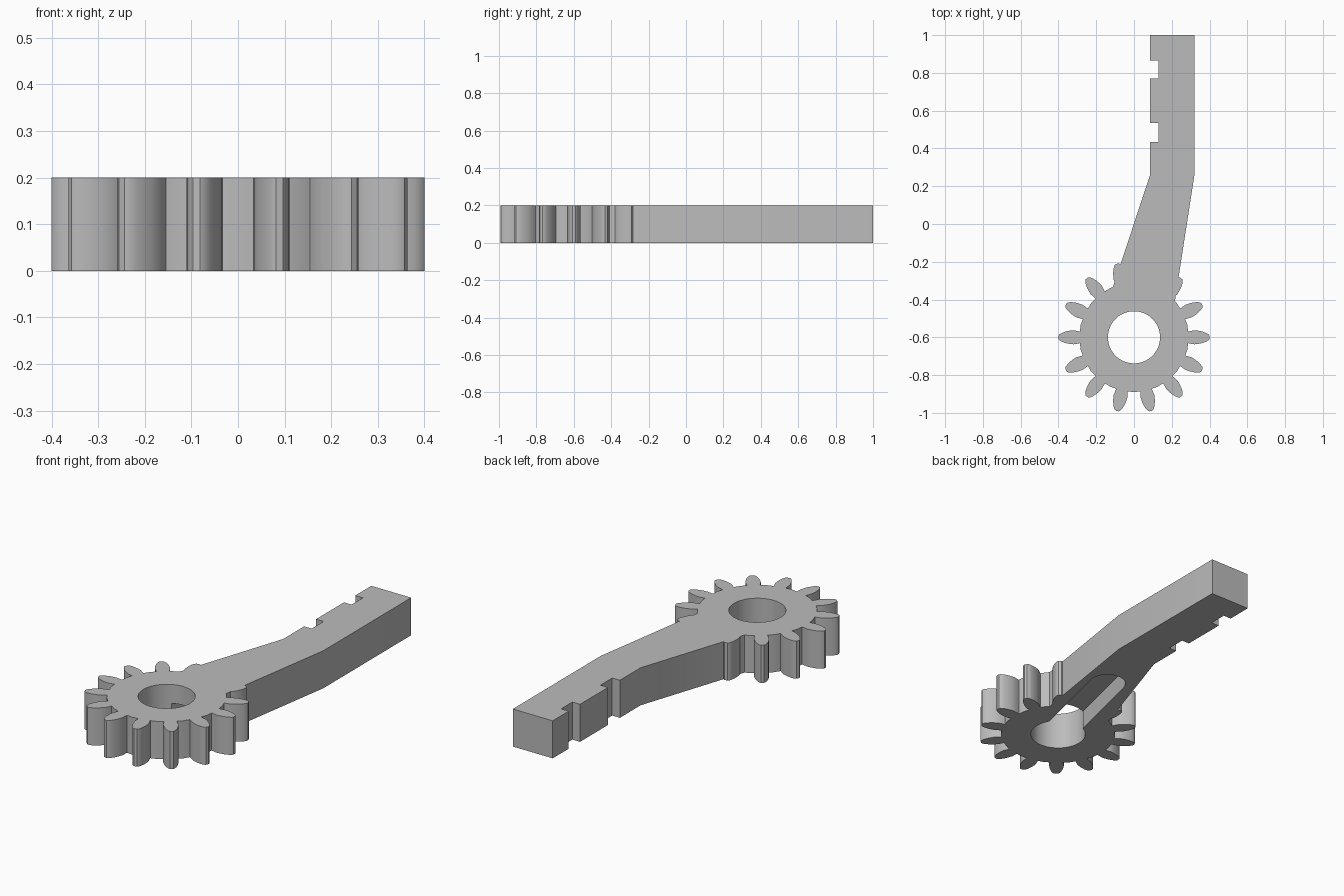
import bpy, bmesh
from math import cos, sin, tau, pi
from mathutils import Vector

if "Cube" in bpy.data.objects:
    bpy.data.objects.remove(bpy.data.objects["Cube"])

THICK = 0.2
HUB = Vector((0, -0.6))
TEETH = 14

steel = bpy.data.materials.new("plain grey")
steel.use_nodes = True
GREY = (0.5, 0.5, 0.5, 1)
steel.diffuse_color = GREY
steel.node_tree.nodes["Principled BSDF"].inputs["Base Color"].default_value = GREY


def prism(name, outline, z0, z1):
    """Extrude a counter-clockwise outline from z0 to z1."""
    bm = bmesh.new()
    base = bm.faces.new([bm.verts.new((p[0], p[1], z0)) for p in outline])
    top = bmesh.ops.extrude_face_region(bm, geom=[base])["geom"]
    moved = [v for v in top if isinstance(v, bmesh.types.BMVert)]
    bmesh.ops.translate(bm, verts=moved, vec=(0, 0, z1 - z0))
    bmesh.ops.recalc_face_normals(bm, faces=bm.faces)
    mesh = bpy.data.meshes.new(name)
    bm.to_mesh(mesh)
    bm.free()
    mesh.materials.append(steel)
    obj = bpy.data.objects.new(name, mesh)
    bpy.context.collection.objects.link(obj)
    return obj


def arc(centre, radius, start, sweep, steps):
    return [centre + radius * Vector((cos(start + sweep * i / steps),
                                      sin(start + sweep * i / steps)))
            for i in range(steps + 1)]


def boolean(target, tool, operation):
    mod = target.modifiers.new(tool.name, 'BOOLEAN')
    mod.object, mod.operation, mod.solver = tool, operation, 'EXACT'
    bpy.context.view_layer.objects.active = target
    bpy.ops.object.modifier_apply(modifier=mod.name)
    bpy.data.objects.remove(tool)


# Gear outline: each tooth is a mirrored flank of (radius, half width)
flank = [(0.286, 0.031), (0.303, 0.034), (0.32, 0.037), (0.34, 0.035),
         (0.36, 0.031), (0.38, 0.024), (0.394, 0.016), (0.4, 0.008)]
tooth = [(r, -w) for r, w in flank] + [(r, w) for r, w in reversed(flank)]
gear_outline = []
for i in range(TEETH):
    a = tau * i / TEETH
    out, side = Vector((cos(a), sin(a))), Vector((-sin(a), cos(a)))
    gear_outline += [HUB + out * r + side * w for r, w in tooth]
    mid = a + pi / TEETH
    gear_outline.append(HUB + 0.29 * Vector((cos(mid), sin(mid))))
lever = prism("gear_lever", gear_outline, 0, THICK)

# Bent arm with two square notches on its inner edge
arm_outline = [(-0.12, -0.36), (0.0, -0.48), (0.21, -0.45), (0.32, 0.26), (0.32, 1), (0.085, 1)]
for low, high in ((0.77, 0.865), (0.435, 0.535)):
    arm_outline += [(0.085, high), (0.13, high), (0.13, low), (0.085, low)]
arm_outline.append((0.085, 0.26))
boolean(lever, prism("arm", arm_outline, 0, THICK), 'UNION')

# Through bore
bore = prism("bore", arc(HUB, 0.138, 0, tau, 64)[:-1], -0.1, THICK + 0.1)
boolean(lever, bore, 'DIFFERENCE')

# Round-ended pocket under the arm, opening into the bore
tip = Vector((0.14, -0.045))
near = Vector((0.02, -0.54))
along = (tip - near).normalized()
across = Vector((along.y, -along.x)) * 0.092
heading = Vector((1, 0)).angle_signed(across)
pocket_outline = [near - across, near + across] + arc(tip, 0.092, -heading, pi, 24)
boolean(lever, prism("pocket", pocket_outline, -0.1, THICK / 2), 'DIFFERENCE')

# Smooth the bore and tooth flanks, keep the edges sharp
bpy.ops.object.select_all(action='DESELECT')
lever.select_set(True)
bpy.context.view_layer.objects.active = lever
bpy.ops.object.shade_smooth_by_angle(angle=0.5)
